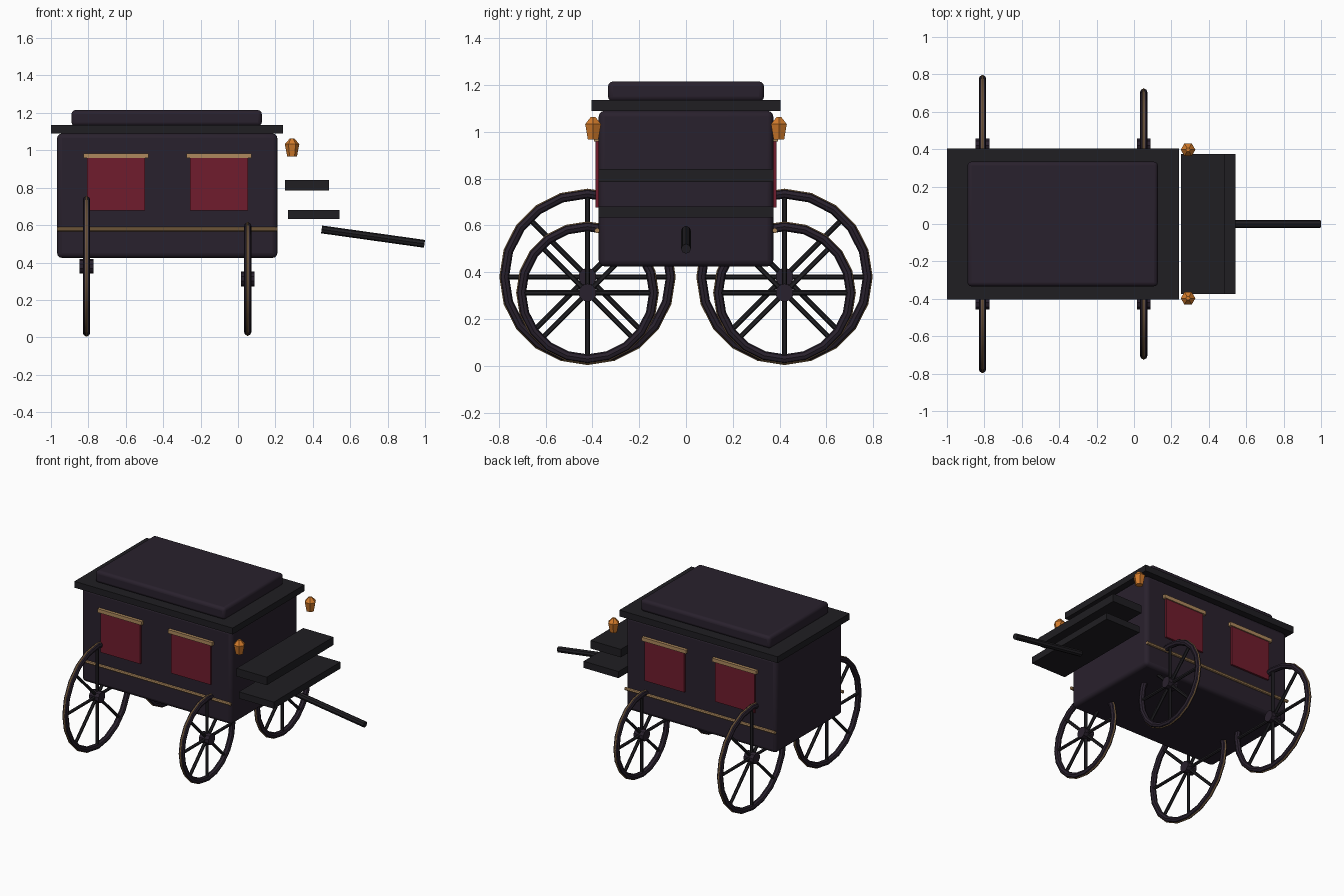
import bpy
from math import pi, cos, sin
from mathutils import Vector

if "Cube" in bpy.data.objects:
    bpy.data.objects.remove(bpy.data.objects["Cube"])


def material(name, rgb):
    m = bpy.data.materials.new(name)
    m.diffuse_color = (*rgb, 1)
    m.use_nodes = True
    m.node_tree.nodes["Principled BSDF"].inputs["Base Color"].default_value = m.diffuse_color
    return m


LACQUER = material("dark_lacquer", (0.022, 0.015, 0.026))
BLACK = material("black_wood", (0.014, 0.013, 0.016))
CURTAIN = material("crimson", (0.16, 0.012, 0.026))
GOLD = material("brass", (0.42, 0.25, 0.11))
GLOW = material("amber", (0.65, 0.20, 0.025))


def finish(ob, name, mat, smooth=False):
    ob.name = name
    ob.data.materials.append(mat)
    if smooth:
        bpy.ops.object.shade_smooth_by_angle()
    return ob


def box(name, x, y, z, mat, bevel=0):
    """Box from (min, max) pairs, optionally with rounded edges."""
    ranges = (x, y, z)
    bpy.ops.mesh.primitive_cube_add(size=1, location=[(a + b) / 2 for a, b in ranges])
    ob = bpy.context.object
    ob.scale = [b - a for a, b in ranges]
    bpy.ops.object.transform_apply(location=False, rotation=False, scale=True)
    if bevel:
        mod = ob.modifiers.new("round", 'BEVEL')
        mod.width, mod.segments = bevel, 3
    return finish(ob, name, mat, bool(bevel))


def rod(name, a, b, r, mat, sides=8):
    """Cylinder between two points."""
    a, b = Vector(a), Vector(b)
    bpy.ops.mesh.primitive_cylinder_add(vertices=sides, radius=r, depth=(b - a).length,
                                        location=(a + b) / 2)
    ob = bpy.context.object
    ob.rotation_euler = (b - a).to_track_quat('Z', 'Y').to_euler()
    return finish(ob, name, mat, True)


def ring(name, c, major, minor, segs, mat):
    bpy.ops.mesh.primitive_torus_add(location=c, rotation=(0, pi / 2, 0), major_radius=major,
                                     minor_radius=minor, major_segments=segs, minor_segments=8)
    return finish(bpy.context.object, name, mat, True)


def wheel(name, x, y, z, r):
    """Spoked wheel standing in the y-z plane."""
    c = Vector((x, y, z))
    ring(name + "_rim", c, r - 0.02, 0.02, 20, LACQUER)
    ring(name + "_brass_tyre", c, r - 0.004, 0.006, 20, GOLD)
    rod(name + "_hub", c - Vector((0.037, 0, 0)), c + Vector((0.037, 0, 0)), 0.039, LACQUER, 10)
    for i in range(4):
        d = Vector((0, cos(i * pi / 4), sin(i * pi / 4))) * (r - 0.02)
        rod(name + "_spoke", c - d, c + d, 0.011, BLACK, 6)


# Cabin and roof
box("cabin", (-0.967, 0.21), (-0.373, 0.373), (0.425, 1.09), LACQUER, 0.025)
box("roof_eave", (-1.0, 0.24), (-0.403, 0.403), (1.09, 1.135), BLACK)
box("roof_cushion", (-0.89, 0.127), (-0.333, 0.333), (1.13, 1.215), LACQUER, 0.02)

# Driver's seat, footboard and draw pole
box("driver_seat", (0.25, 0.487), (-0.373, 0.373), (0.785, 0.842), BLACK)
box("footboard", (0.268, 0.542), (-0.373, 0.373), (0.633, 0.68), BLACK)
rod("draw_pole", (0.447, 0, 0.577), (0.997, 0, 0.5), 0.021, BLACK)

for side, s in (("right", -1), ("left", 1)):
    # Curtained windows with brass headers
    for x in (-0.652, -0.1015):
        box(side + "_window", (x - 0.155, x + 0.155), sorted((s * 0.36, s * 0.386)),
            (0.677, 0.965), CURTAIN)
        box(side + "_window_header", (x - 0.173, x + 0.173), sorted((s * 0.36, s * 0.394)),
            (0.958, 0.984), GOLD)
    # Brass belt moulding
    rod(side + "_belt", (-0.967, s * 0.38, 0.578), (0.21, s * 0.38, 0.578), 0.011, GOLD)
    # Six-sided lamps: tapered glass with a pointed cap
    for part, r1, r2, z, h in (("glass", 0.026, 0.039, 0.967, 0.066),
                               ("cap", 0.039, 0.012, 1.033, 0.03)):
        bpy.ops.mesh.primitive_cone_add(vertices=6, radius1=r1, radius2=r2, depth=h,
                                        location=(0.289, s * 0.397, z + h / 2),
                                        rotation=(0, 0, pi / 6))
        finish(bpy.context.object, side + "_lamp_" + part, GLOW)
    # Wheels
    wheel(side + "_rear_wheel", -0.81, s * 0.421, 0.38, 0.375)
    wheel(side + "_front_wheel", 0.052, s * 0.421, 0.312, 0.303)
